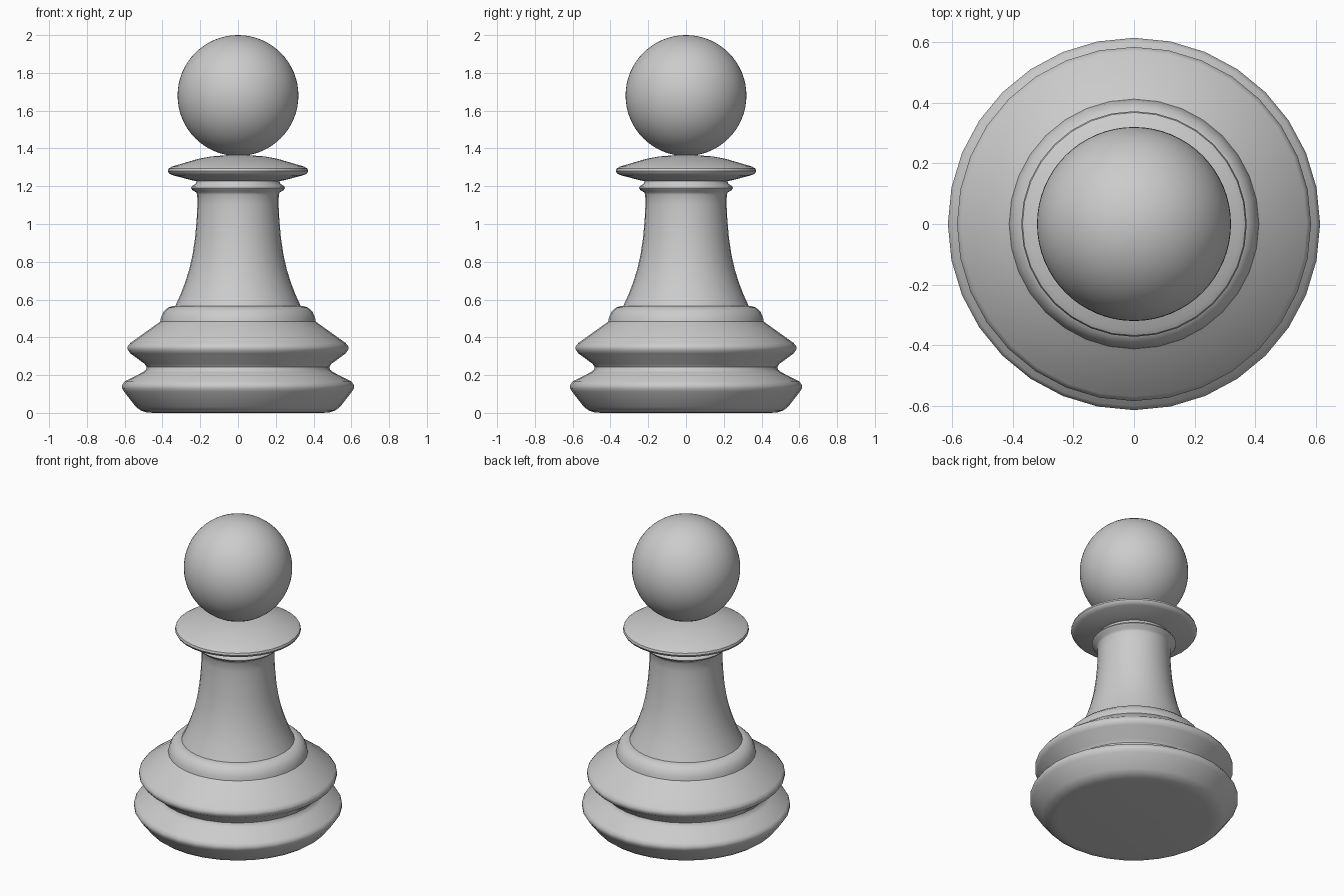
import bpy, math

if "Cube" in bpy.data.objects:
    bpy.data.objects.remove(bpy.data.objects["Cube"])

grey = bpy.data.materials.new("light grey")
grey.diffuse_color = (0.6, 0.6, 0.6, 1)
grey.use_nodes = True
grey.node_tree.nodes["Principled BSDF"].inputs["Base Color"].default_value = grey.diffuse_color
SIDES = 32


def finish(ob, name, angle=40):
    ob.name = name
    ob.data.materials.append(grey)
    bpy.ops.object.select_all(action='DESELECT')
    ob.select_set(True)
    bpy.context.view_layer.objects.active = ob
    bpy.ops.object.shade_smooth_by_angle(angle=math.radians(angle))


def lathe(name, profile):
    """Spin (radius, z) points, bottom to top, and cap both ends."""
    verts, faces = [], []
    for r, z in profile:
        for i in range(SIDES):
            a = 2 * math.pi * i / SIDES
            verts.append((r * math.cos(a), r * math.sin(a), z))
    for k in range(len(profile) - 1):
        for i in range(SIDES):
            j = (i + 1) % SIDES
            faces.append((k * SIDES + i, k * SIDES + j,
                          (k + 1) * SIDES + j, (k + 1) * SIDES + i))
    faces.append(tuple(reversed(range(SIDES))))
    faces.append(tuple(range((len(profile) - 1) * SIDES, len(profile) * SIDES)))
    mesh = bpy.data.meshes.new(name)
    mesh.from_pydata(verts, [], faces)
    ob = bpy.data.objects.new(name, mesh)
    bpy.context.collection.objects.link(ob)
    finish(ob, name)


# Base: two stacked bulges and a rounded shoulder ring
lathe("base", [
    (0.45, 0.0), (0.485, 0.003), (0.515, 0.013), (0.54, 0.031), (0.603, 0.112),
    (0.614, 0.13), (0.614, 0.146), (0.602, 0.165), (0.505, 0.215),
    (0.487, 0.229), (0.484, 0.243), (0.495, 0.26), (0.57, 0.315),
    (0.584, 0.335), (0.584, 0.352), (0.57, 0.37), (0.43, 0.47),
    (0.412, 0.483), (0.408, 0.505), (0.395, 0.535), (0.37, 0.558),
    (0.345, 0.565), (0.30, 0.565)])

# Flared stem with a small ring at its top
lathe("stem", [
    (0.335, 0.56), (0.305, 0.625), (0.28, 0.69), (0.258, 0.76), (0.24, 0.84),
    (0.227, 0.93), (0.219, 1.02), (0.215, 1.10), (0.216, 1.155),
    (0.222, 1.168), (0.242, 1.18), (0.249, 1.19), (0.244, 1.2),
    (0.225, 1.212), (0.22, 1.225), (0.22, 1.24)])

# Collar disc under the head
lathe("collar", [
    (0.21, 1.225), (0.25, 1.233), (0.345, 1.258), (0.365, 1.267),
    (0.372, 1.28), (0.368, 1.293), (0.35, 1.304), (0.21, 1.345),
    (0.14, 1.358), (0.06, 1.364)])

# Ball head
bpy.ops.mesh.primitive_uv_sphere_add(segments=64, ring_count=32,
                                     radius=0.32, location=(0, 0, 1.68))
finish(bpy.context.object, "head")
